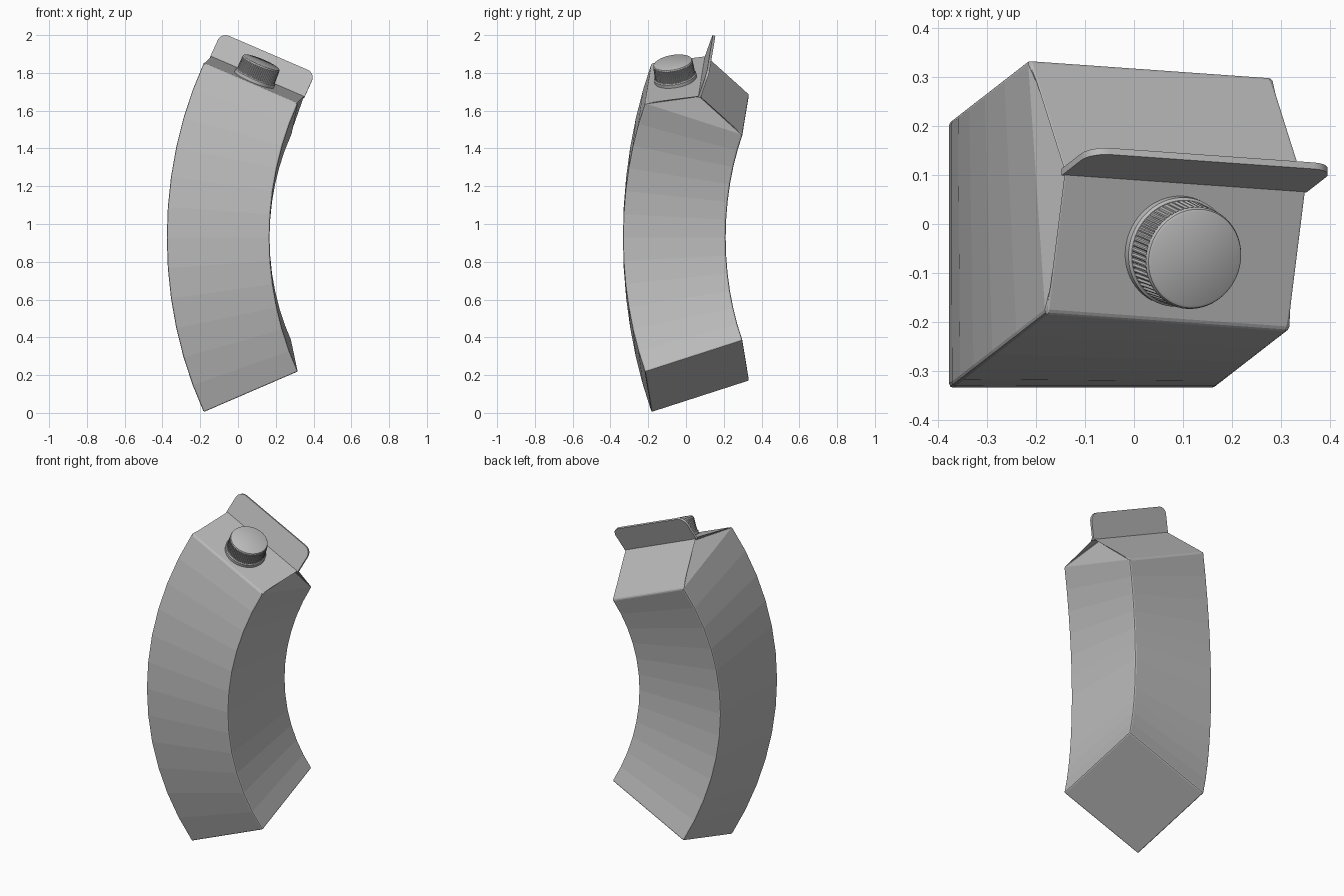
import bpy, bmesh, math
from mathutils import Vector, Matrix

cube = bpy.data.objects.get("Cube")
if cube:
    bpy.data.objects.remove(cube)

HALF = 0.272            # half the carton width
RADIUS = 1.47           # bend radius of the centre line
BEND = math.radians(30)  # bend each way from the middle
STEPS = 12
MIDDLE = Vector((-0.105, -0.062, 0.928))
INWARD = Vector((0.79, 0.613, 0)).normalized()
AXIS = Vector((0, 0, 1)).cross(INWARD)

grey = bpy.data.materials.new("carton grey")
grey.use_nodes = True
COLOUR = (0.5, 0.5, 0.5, 1)
grey.diffuse_color = COLOUR
grey.node_tree.nodes["Principled BSDF"].inputs["Base Color"].default_value = COLOUR


def frame(angle):
    """Placement of a cross-section of the bent carton."""
    centre = MIDDLE + INWARD * RADIUS * (1 - math.cos(angle))
    centre.z += RADIUS * math.sin(angle)
    return Matrix.Translation(centre) @ Matrix.Rotation(angle, 4, AXIS)


def finish(name, bm, matrix=None, smooth=None, bevel=0):
    bmesh.ops.recalc_face_normals(bm, faces=bm.faces)
    mesh = bpy.data.meshes.new(name)
    bm.to_mesh(mesh)
    bm.free()
    obj = bpy.data.objects.new(name, mesh)
    bpy.context.collection.objects.link(obj)
    mesh.materials.append(grey)
    if matrix:
        obj.matrix_world = matrix
    if bevel:
        mod = obj.modifiers.new("soft edges", 'BEVEL')
        mod.width = bevel
        mod.segments = 2
        mod.limit_method = 'ANGLE'
        mod.angle_limit = math.radians(25)
    if smooth:
        bpy.ops.object.select_all(action='DESELECT')
        obj.select_set(True)
        bpy.context.view_layer.objects.active = obj
        bpy.ops.object.shade_smooth_by_angle(angle=math.radians(smooth))
    return obj


def skin(bm, rings):
    """Join successive closed rings of vertices."""
    for low, high in zip(rings, rings[1:]):
        n = len(low)
        for i in range(n):
            bm.faces.new((low[i], low[(i + 1) % n], high[(i + 1) % n], high[i]))


# Bent body with a gabled roof and tucked-in side folds
bm = bmesh.new()
square = [(-HALF, -HALF), (HALF, -HALF), (HALF, HALF), (-HALF, HALF)]
rings = []
for s in range(STEPS + 1):
    m = frame(BEND * (2 * s / STEPS - 1))
    rings.append([bm.verts.new(m @ Vector((x, y, 0))) for x, y in square])
skin(bm, rings)
bm.faces.new(rings[0])
top = frame(BEND)
RIDGE_Y, RIDGE_Z = -0.01, 0.135
fl, fr, br, bl = rings[-1]
ridge, fold = [], []
for side in (-1, 1):
    ridge.append(bm.verts.new(top @ Vector((side * HALF, RIDGE_Y, RIDGE_Z))))
    fold.append(bm.verts.new(top @ Vector((side * (HALF - 0.04), RIDGE_Y, RIDGE_Z - 0.015))))
bm.faces.new((fl, fr, ridge[1], ridge[0]))
bm.faces.new((br, bl, ridge[0], ridge[1]))
for front, back, r, f in ((fl, bl, ridge[0], fold[0]), (fr, br, ridge[1], fold[1])):
    bm.faces.new((front, back, f))
    bm.faces.new((front, f, r))
    bm.faces.new((back, r, f))
finish("carton_body", bm, bevel=0.008)

# Sealed fin along the ridge, with rounded upper corners
bm = bmesh.new()
FIN_TOP, CORNER, THICK = RIDGE_Z + 0.14, 0.045, 0.007
outline = [(-HALF, RIDGE_Z - 0.008), (HALF, RIDGE_Z - 0.008)]
for side, start in ((1, 0), (-1, 90)):
    for i in range(7):
        a = math.radians(start + 15 * i)
        outline.append((side * (HALF - CORNER) + CORNER * math.cos(a),
                        FIN_TOP - CORNER + CORNER * math.sin(a)))
sides = [[bm.verts.new((x, RIDGE_Y + y, z)) for x, z in outline] for y in (-THICK, THICK)]
skin(bm, sides)
for ring in sides:
    bm.faces.new(ring)
finish("top_fin", bm, top, smooth=30)

# Frame standing on the front roof panel
slope = math.atan2(RIDGE_Z, HALF + RIDGE_Y)
seat = top @ Matrix.Translation((0, (RIDGE_Y - HALF) / 2, RIDGE_Z / 2)) @ Matrix.Rotation(slope, 4, 'X')


def turned(name, profile, count, ribs=0.0):
    """Lathe a (radius, height, ribbed) profile with optional grip ribs."""
    bm = bmesh.new()
    rings = []
    for r, z, ribbed in profile:
        ring = []
        for i in range(count):
            a = 2 * math.pi * i / count
            rr = r - (ribs if ribbed and i % 4 > 1 else 0)
            ring.append(bm.verts.new((rr * math.cos(a), rr * math.sin(a), z)))
        rings.append(ring)
    skin(bm, rings)
    bm.faces.new(rings[0])
    bm.faces.new(rings[-1])
    return finish(name, bm, seat, smooth=35)


# Spout collar and ribbed screw cap
turned("cap_collar", [(0.113, -0.01, 0), (0.113, 0.018, 0), (0.108, 0.023, 0)], 64)
turned("screw_cap", [(0.108, 0.02, 0), (0.108, 0.028, 1), (0.106, 0.088, 1),
                     (0.105, 0.092, 0), (0.102, 0.099, 0), (0.097, 0.102, 0)], 240, 0.004)
